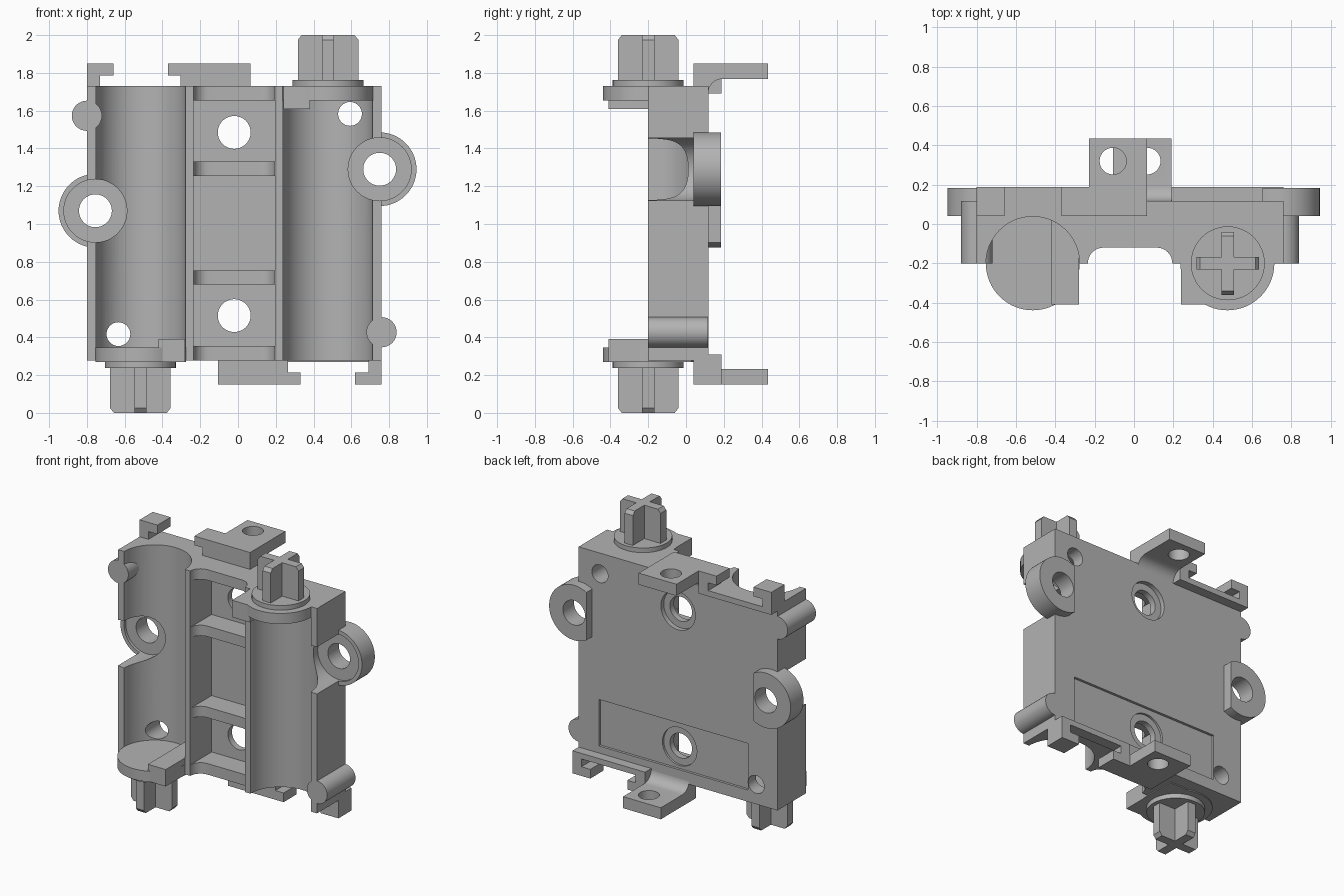
import bpy, bmesh, math

if "Cube" in bpy.data.objects:
    bpy.data.objects.remove(bpy.data.objects["Cube"])

grey = bpy.data.materials.new("plain grey")
grey.diffuse_color = (0.45, 0.45, 0.45, 1)
grey.use_nodes = True
grey.node_tree.nodes["Principled BSDF"].inputs["Base Color"].default_value = grey.diffuse_color


def prism(name, pts, axis, a, b, turn=False):
    """Extrude a 2D outline along an axis; turn = half turn about the part's centre."""
    order = {'x': lambda u, v, w: (w, u, v),
             'y': lambda u, v, w: (u, w, v),
             'z': lambda u, v, w: (u, v, w)}[axis]
    bm = bmesh.new()
    rings = []
    for w in (a, b):
        ring = []
        for u, v in pts:
            x, y, z = order(u, v, w)
            ring.append(bm.verts.new((-0.04 - x, y, 2 - z) if turn else (x, y, z)))
        rings.append(ring)
    n = len(pts)
    bm.faces.new(rings[0])
    bm.faces.new(rings[1])
    for i in range(n):
        j = (i + 1) % n
        bm.faces.new((rings[0][i], rings[0][j], rings[1][j], rings[1][i]))
    bmesh.ops.recalc_face_normals(bm, faces=bm.faces)
    me = bpy.data.meshes.new(name)
    bm.to_mesh(me)
    bm.free()
    me.materials.append(grey)
    ob = bpy.data.objects.new(name, me)
    bpy.context.collection.objects.link(ob)
    return ob


def arc(cx, cy, r, a0, a1, n):
    return [(cx + r * math.cos(math.radians(a0 + (a1 - a0) * i / n)),
             cy + r * math.sin(math.radians(a0 + (a1 - a0) * i / n))) for i in range(n + 1)]


def circle(cx, cy, r, n=48):
    return arc(cx, cy, r, 0, 360, n)[:-1]


def box(name, x0, x1, y0, y1, z0, z1, turn=False):
    return prism(name, [(x0, y0), (x1, y0), (x1, y1), (x0, y1)], 'z', z0, z1, turn)


def cut(ob, cutters):
    bpy.context.view_layer.objects.active = ob
    for c in cutters:
        c.hide_render = True
        m = ob.modifiers.new("cut", 'BOOLEAN')
        m.operation, m.solver, m.object = 'DIFFERENCE', 'EXACT', c
        bpy.ops.object.modifier_apply(modifier=m.name)
        bpy.data.objects.remove(c)


BACK, FRONT = 0.118, -0.2
lugs = [("left_lug", -0.755, 1.07, -1), ("right_lug", 0.75, 1.29, 1)]

# main body with tube channels, middle pocket, holes and back recess
body = box("body", -0.8, 0.76, FRONT, BACK, 0.277, 1.73)
cutters = [box("pocket", -0.235, 0.195, -0.4, 0.04, 0.1, 1.9),
           box("back_recess", -0.57, 0.6, 0.1, 0.3, 0.36, 0.69)]
for t in (False, True):
    cutters += [prism("channel", circle(0.475, FRONT, 0.238, 64), 'z', 0.1, 1.9, t),
                prism("screw_hole", circle(-0.02, 1.485, 0.087), 'y', -0.5, 0.5, t),
                prism("counterbore", circle(-0.02, 1.485, 0.135), 'y', 0.085, 0.5, t),
                prism("pin_hole", circle(0.593, 1.583, 0.063, 32), 'y', -0.5, 0.5, t)]
for _, x, z, s in lugs:
    cutters += [prism("clearance", circle(x, z, 0.167), 'y', -0.5, 0.06),
                prism("lug_hole", circle(x, z, 0.087), 'y', -0.5, 0.5)]
cut(body, cutters)

# side lugs: round plates with a straight inner edge
for name, x, z, s in lugs:
    a = math.degrees(math.acos(-0.097 / 0.195))
    pts = [(x + s * (u - x), v) for u, v in arc(x, z, 0.195, -a, a, 40)]
    lug = prism(name, pts, 'y', 0.04, 0.184)
    cut(lug, [prism("clearance", circle(x, z, 0.167), 'y', -0.5, 0.06),
              prism("lug_hole", circle(x, z, 0.087), 'y', -0.5, 0.5)])

# cross ribs in the middle pocket, front edge rounded into the walls
rib = ([(-0.237, 0.05), (-0.237, FRONT)] + arc(-0.155, FRONT, 0.08, 180, 90, 8)
       + arc(0.115, FRONT, 0.08, 90, 0, 8) + [(0.197, FRONT), (0.197, 0.05)])
for z0, z1 in ((0.277, 0.355), (0.68, 0.755), (1.255, 1.33), (1.655, 1.73)):
    prism("pocket_rib", rib, 'z', z0, z1)

# everything below occurs twice, the second time half turned
for t, end in ((False, "top_"), (True, "bottom_")):
    # end flange closing one channel, with its square corner
    prism(end + "flange", circle(0.475, FRONT, 0.239, 64), 'z', 1.655, 1.73, t)
    box(end + "flange_corner", 0.24, 0.38, -0.41, 0.03, 1.61, 1.73, t)
    # axle collar and cross axle with chamfered tips
    prism(end + "collar", circle(0.477, FRONT, 0.188), 'z', 1.72, 1.763, t)
    for axis, c, w in (('y', 0.477, FRONT), ('x', FRONT, 0.477)):
        bar = [(c - 0.16, 1.75), (c + 0.16, 1.75), (c + 0.16, 1.975),
               (c + 0.14, 2), (c - 0.14, 2), (c - 0.16, 1.975)]
        prism(end + "cross_axle", bar, axis, w - 0.032, w + 0.032, t)
    # round stud on the side edge
    prism(end + "side_stud", circle(-0.8, 1.573, 0.08, 32), 'y', FRONT, BACK - 0.001, t)
    # back tab with a fillet below and a hole
    prof = ([(0.04, 1.72), (0.11, 1.72), (0.11, 1.692)]
            + arc(0.193, 1.692, 0.076, 180, 90, 8)
            + [(0.435, 1.768), (0.435, 1.85), (0.04, 1.85)])
    tab = prism(end + "tab", prof, 'x', -0.23, 0.067, t)
    cut(tab, [prism("tab_hole", circle(-0.107, 0.32, 0.068, 32), 'z', 1.6, 1.95, t)])
    # clip hooks and the rail joining them
    box(end + "clip_head", -0.37, -0.23, 0.04, 0.187, 1.785, 1.85, t)
    box(end + "clip_stem", -0.305, -0.23, 0.04, 0.187, 1.69, 1.79, t)
    box(end + "hook_head", -0.8, -0.66, 0.04, 0.187, 1.785, 1.85, t)
    box(end + "hook_stem", -0.8, -0.73, 0.04, 0.187, 1.69, 1.79, t)
    box(end + "rail", -0.8, -0.23, 0.11, 0.187, 1.69, 1.73, t)

# smooth the round surfaces, keep edges sharp
bpy.ops.object.select_all(action='DESELECT')
for ob in bpy.context.scene.objects:
    ob.select_set(True)
bpy.context.view_layer.objects.active = body
bpy.ops.object.shade_smooth_by_angle(angle=math.radians(30))
